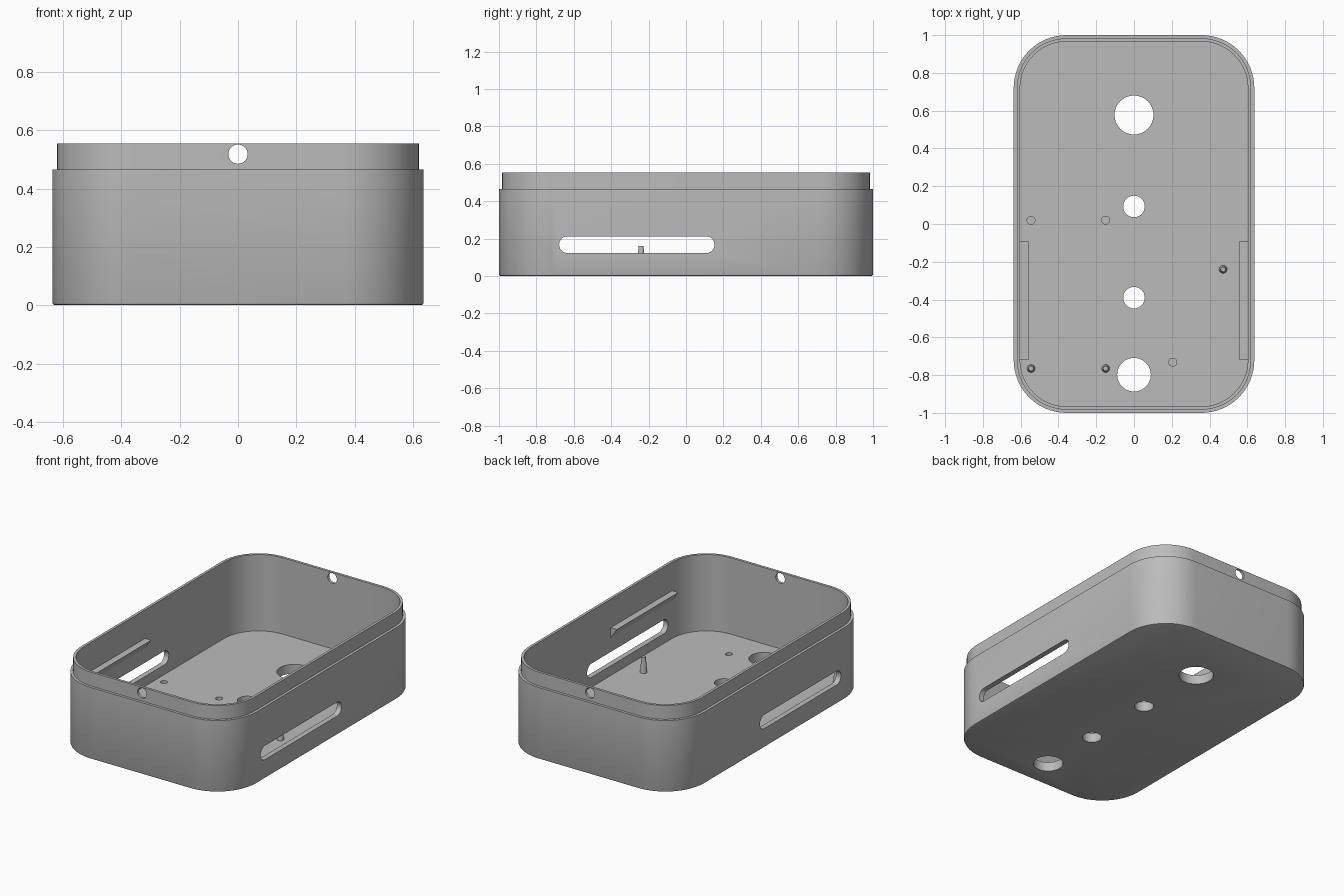
import bpy, bmesh, math
from mathutils import Matrix, Vector

if "Cube" in bpy.data.objects:
    bpy.data.objects.remove(bpy.data.objects["Cube"], do_unlink=True)

HX, HY, RADIUS = 0.637, 1.0, 0.28
FLOOR = 0.06

grey = bpy.data.materials.new("plain grey")
grey.use_nodes = True
grey.diffuse_color = (0.5, 0.5, 0.5, 1)
grey.node_tree.nodes["Principled BSDF"].inputs["Base Color"].default_value = (0.5, 0.5, 0.5, 1)


def finish(name, bm):
    bmesh.ops.recalc_face_normals(bm, faces=bm.faces)
    mesh = bpy.data.meshes.new(name)
    bm.to_mesh(mesh)
    bm.free()
    mesh.materials.append(grey)
    obj = bpy.data.objects.new(name, mesh)
    bpy.context.collection.objects.link(obj)
    return obj


def smooth(obj):
    bpy.ops.object.select_all(action="DESELECT")
    obj.select_set(True)
    bpy.context.view_layer.objects.active = obj
    bpy.ops.object.shade_smooth_by_angle(angle=math.radians(30))


def rounded_loop(hx, hy, r, steps=16):
    """Points round a rectangle with arc corners."""
    pts = []
    for q, (sx, sy) in enumerate([(1, 1), (-1, 1), (-1, -1), (1, -1)]):
        for i in range(steps + 1):
            a = (q + i / steps) * math.pi / 2
            pts.append((sx * (hx - r) + r * math.cos(a), sy * (hy - r) + r * math.sin(a)))
    return pts


def loft(name, loops):
    """Skin a stack of equal loops and cap both ends."""
    bm = bmesh.new()
    rings = [[bm.verts.new(p) for p in loop] for loop in loops]
    n = len(rings[0])
    for a, b in zip(rings, rings[1:]):
        for i in range(n):
            j = (i + 1) % n
            bm.faces.new((a[i], a[j], b[j], b[i]))
    bm.faces.new(rings[0][::-1])
    bm.faces.new(rings[-1])
    return finish(name, bm)


def cone(name, base, r1, r2, height, axis="Z"):
    """Cylinder or cone centred on the given point."""
    bm = bmesh.new()
    turn = Matrix.Rotation(math.pi / 2, 4, "X") if axis == "Y" else Matrix()
    bmesh.ops.create_cone(bm, cap_ends=True, segments=40, radius1=r1, radius2=r2, depth=height,
                          matrix=Matrix.Translation(Vector(base)) @ turn)
    return finish(name, bm)


# Open case: outer wall, stepped lip, inner wall and floor as one skin
section = [(0.010, 0), (0.003, 0.003), (0, 0.010), (0, 0.465), (0.017, 0.465),
           (0.017, 0.555), (0.034, 0.555), (0.034, FLOOR)]
case = loft("case", [[(x, y, z) for x, y in rounded_loop(HX - d, HY - d, RADIUS - d)]
                     for d, z in section])

# Round holes through the floor
cutters = [cone("floor_hole_cutter", (0, y, FLOOR / 2), r, r, 0.2)
           for y, r in [(0.577, 0.103), (0.093, 0.057), (-0.39, 0.057), (-0.798, 0.089)]]

# Shallow sockets in the floor
cutters += [cone("socket_cutter", (x, y, FLOOR), 0.021, 0.021, 0.04)
            for x, y in [(-0.545, 0.02), (-0.15, 0.02), (0.205, -0.732)]]

# Holes through the front and back of the lip
cutters.append(cone("lip_hole_cutter", (0, 0, 0.518), 0.033, 0.033, 3, "Y"))

# Long rounded slots through both side walls
slot = rounded_loop(0.415, 0.045, 0.0449)
cutters.append(loft("slot_cutter", [[(x, u - 0.263, v + 0.168) for u, v in slot] for x in (-1, 1)]))

for cutter in cutters:
    cutter.hide_render = True
    mod = case.modifiers.new("cut", "BOOLEAN")
    mod.operation, mod.solver, mod.object = "DIFFERENCE", "EXACT", cutter
    bpy.context.view_layer.objects.active = case
    bpy.ops.object.modifier_apply(modifier=mod.name)
    bpy.data.objects.remove(cutter, do_unlink=True)
smooth(case)

# Tapered locating posts on the floor
for name, x, y in [("side_post", 0.472, -0.24), ("front_right_post", -0.545, -0.765),
                   ("front_middle_post", -0.15, -0.765)]:
    smooth(cone(name, (x, y, FLOOR + 0.05), 0.021, 0.013, 0.1))

# Wedge ledges on the inner side walls
for name, s in [("left_ledge", 1), ("right_ledge", -1)]:
    profile = [(0.61, 0.37), (0.559, 0.37), (0.61, 0.295)]
    loft(name, [[(s * x, y, z) for x, z in profile] for y in (-0.72, -0.09)])
